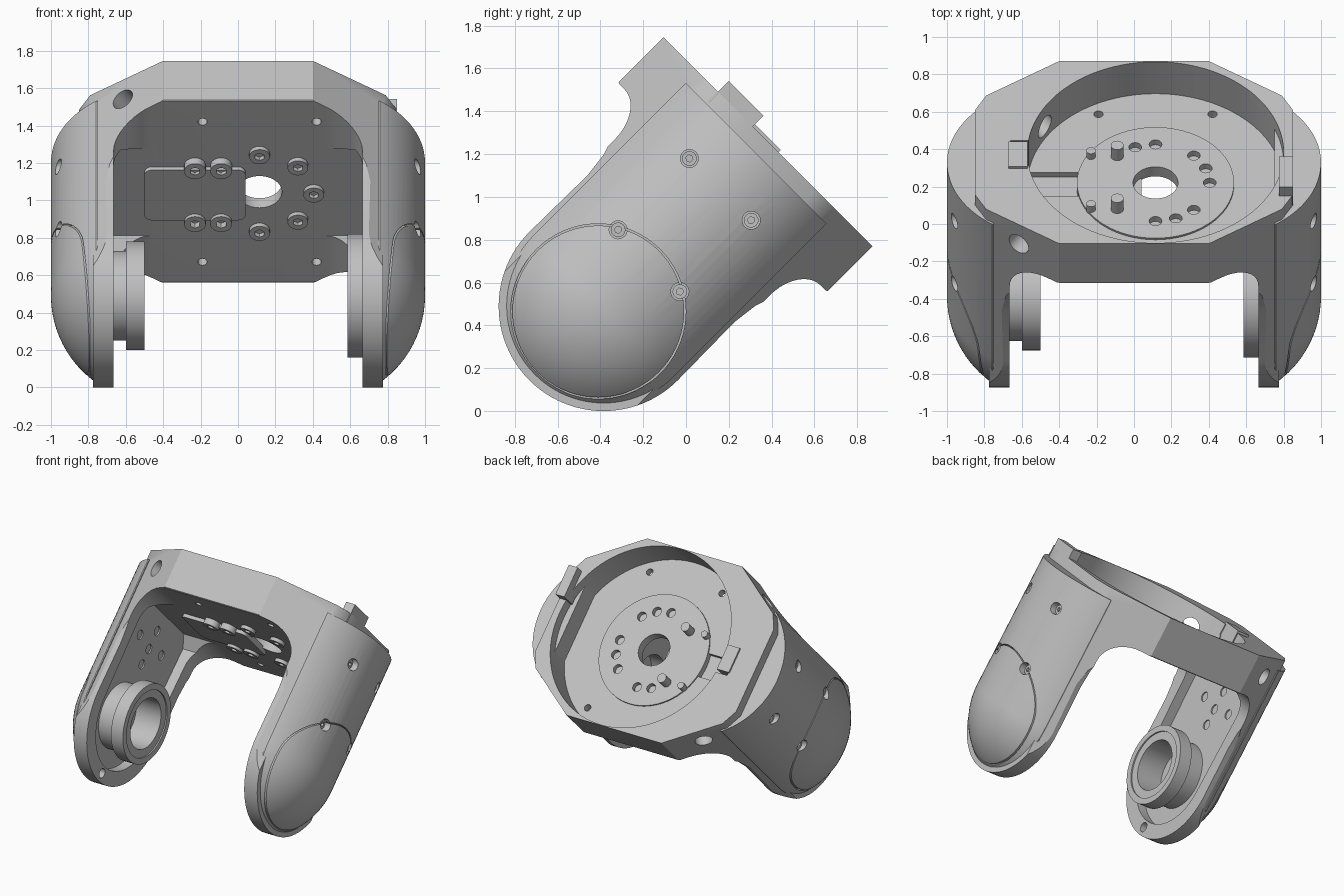
import bpy, bmesh, math
from mathutils import Matrix, Vector

if "Cube" in bpy.data.objects:
    bpy.data.objects.remove(bpy.data.objects["Cube"])

grey = bpy.data.materials.new("light_grey")
grey.use_nodes = True
grey.diffuse_color = (0.53, 0.53, 0.53, 1)
grey.node_tree.nodes["Principled BSDF"].inputs["Base Color"].default_value = (0.53, 0.53, 0.53, 1)

parts = []
AXES = {"x": Vector((1, 0, 0)), "y": Vector((0, 1, 0)), "z": Vector((0, 0, 1))}


def finish(name, bm):
    bmesh.ops.remove_doubles(bm, verts=bm.verts, dist=1e-5)
    bmesh.ops.recalc_face_normals(bm, faces=bm.faces)
    mesh = bpy.data.meshes.new(name)
    bm.to_mesh(mesh)
    bm.free()
    obj = bpy.data.objects.new(name, mesh)
    bpy.context.scene.collection.objects.link(obj)
    mesh.materials.append(grey)
    parts.append(obj)
    return obj


def prism(name, outline, axis, a, b):
    """Extrude a 2D outline along an axis; the outline uses the other two axes."""
    place = {"x": lambda p, t: (t, p[0], p[1]), "y": lambda p, t: (p[0], t, p[1]),
             "z": lambda p, t: (p[0], p[1], t)}[axis]
    bm = bmesh.new()
    low = [bm.verts.new(place(p, a)) for p in outline]
    high = [bm.verts.new(place(p, b)) for p in outline]
    bm.faces.new(low)
    bm.faces.new(high)
    for i in range(len(low)):
        j = (i + 1) % len(low)
        bm.faces.new((low[i], low[j], high[j], high[i]))
    return finish(name, bm)


def arc(cx, cy, r, start, end, n=24):
    return [(cx + r * math.cos(math.radians(start + (end - start) * i / n)),
             cy + r * math.sin(math.radians(start + (end - start) * i / n))) for i in range(n + 1)]


def rod(name, start, direction, r, length, n=32):
    d = Vector(direction).normalized()
    bm = bmesh.new()
    m = Matrix.Translation(Vector(start) + d * length / 2) @ d.to_track_quat("Z", "Y").to_matrix().to_4x4()
    bmesh.ops.create_cone(bm, cap_ends=True, segments=n, radius1=r, radius2=r, depth=length, matrix=m)
    return finish(name, bm)


def box(name, lo, hi):
    return prism(name, [(lo[0], lo[1]), (hi[0], lo[1]), (hi[0], hi[1]), (lo[0], hi[1])], "z", lo[2], hi[2])


def apply_modifiers(obj):
    graph = bpy.context.evaluated_depsgraph_get()
    mesh = bpy.data.meshes.new_from_object(obj.evaluated_get(graph))
    obj.modifiers.clear()
    obj.data = mesh


def combine(obj, others, operation="DIFFERENCE"):
    for other in others:
        mod = obj.modifiers.new("bool", "BOOLEAN")
        mod.operation, mod.object, mod.solver = operation, other, "EXACT"
    apply_modifiers(obj)
    for other in others:
        parts.remove(other)
        bpy.data.objects.remove(other)


def mirrored(points):
    return points + [(-p[0], p[1]) for p in reversed(points)]


TOP, FLOOR, UNDER, RING_X = 1.086, 0.845, 0.785, 0.115

# Yoke frame: side profile, arch and octagon prisms intersected
side = [(0.69, TOP), (0.69, 0.79), (0.655, 0.765), (0.6, 0.71), (0.54, 0.62), (0.5, 0.5), (0.485, 0.38)]
frame = prism("yoke_frame", side + arc(0, 0, 0.49, 0, -180, 48) + [(-y, z) for y, z in reversed(side)],
              "x", -1.1, 1.1)
arch = mirrored([(0.85, TOP), (0.85, 1.0), (0.775, 1.0), (0.775, -0.6), (0.665, -0.6)]
                + arc(0.465, UNDER - 0.2, 0.2, 0, 90, 10))
octagon = [(0.4, 0.69), (0.79, 0.43), (0.85, 0.32)]
octagon = mirrored(octagon + [(x, -y) for x, y in reversed(octagon)])
combine(frame, [prism("arch_cutter", arch, "y", -1, 1),
                prism("octagon_cutter", octagon, "z", -1, 2)], "INTERSECT")

# Bowl, plate holes and the hollows inside the arms
cuts = [rod("bowl_cutter", (RING_X, 0, FLOOR), AXES["z"], 0.685, 1, 96),
        rod("centre_cutter", (RING_X, 0, 0.5), AXES["z"], 0.12, 1, 48),
        box("slot_cutter", (-0.62, -0.09, 0.81), (-0.25, 0.09, 1.0)),
        box("land_cutter", (-0.66, -0.1, 1.0), (-0.5, 0.09, 1.2)),
        rod("disc_seat_cutter", (RING_X, 0, 0.80), AXES["z"], 0.42, 0.1, 72)]
for s in (-1, 1):
    pocket = arc(0, 0, 0.38, -180, 0, 32) + [(0.4, 0.7), (0.33, UNDER), (-0.33, UNDER), (-0.4, 0.7)]
    cuts.append(prism("pocket_cutter", pocket, "x", s * 0.45, s * 0.74))
    cuts.append(rod("chamfer_hole_cutter", (-0.45, s * 0.3, 0.94), (-0.56, s * 0.83, 0), 0.062, 0.6))
    for x in (-0.19, 0.42):
        cuts.append(rod("pin_hole_cutter", (x, s * 0.53, 0.7), AXES["z"], 0.025, 0.3, 20))
    # Cable holes in the inner wall of each arm and a hole at its tip
    for y, z in ((0, 0.4), (0, 0.52), (0, 0.66), (0.18, 0.55), (-0.18, 0.55), (0, -0.43)):
        cuts.append(rod("cable_cutter", (s * 0.6, y, z), (s, 0, 0), 0.035, 0.165, 20))
combine(frame, cuts)

# Turntable disc with its ring of holes
disc = rod("turntable_disc", (RING_X, 0, 0.80), AXES["z"], 0.42, 0.057, 72)
holes = [rod("centre_cutter", (RING_X, 0, 0.5), AXES["z"], 0.12, 1, 48)]
for a in (-90, -68, -45, 0, 22, 45, 90, 112):
    t = math.radians(a)
    holes.append(rod("hole_cutter", (RING_X + 0.29 * math.cos(t), 0.29 * math.sin(t), 0.82),
                     AXES["z"], 0.034, 0.2, 20))
combine(disc, holes)


def socket_screw(name, start, direction, r, h):
    d = Vector(direction)
    head = rod(name, start, d, r, h, 24)
    combine(head, [rod("socket_cutter", Vector(start) + d * h * 0.4, d, r * 0.5, h, 6)])


# Screws and cover below the plate, locating pins above it
down = (0, 0, -1)
for a in (-90, -45, 0, 45, 90):
    t = math.radians(a)
    socket_screw("plate_screw", (RING_X + 0.29 * math.cos(t), 0.29 * math.sin(t), 0.8), down, 0.055, 0.04)
cover = (arc(0.0, 0.15, 0.04, 0, 90, 6) + arc(-0.46, 0.15, 0.04, 90, 180, 6)
         + arc(-0.46, -0.15, 0.04, 180, 270, 6) + arc(0.0, -0.15, 0.04, 270, 360, 6))
prism("slot_cover", cover, "z", 0.76, 0.80)
for s in (-1, 1):
    for x, r, h in ((-0.09, 0.034, 0.1), (-0.23, 0.025, 0.06)):
        socket_screw("cover_screw", (x, s * 0.2, 0.8), down, 0.058, 0.06)
        rod("locating_pin", (x, s * 0.2, 0.84), AXES["z"], r, h, 24)

# Index tabs on the rim
box("left_index_tab", (0.775, -0.33, 1.02), (0.85, -0.1, 1.156))
box("right_index_tab", (-0.67, -0.12, 0.98), (-0.57, 0.07, 1.1))


def dome_x(r):
    return 0.432 + math.sqrt(0.568 ** 2 - r * r)


def shell(name, s):
    """Barrel-shaped cover: one arc swept down the arm and revolved round its end."""
    R, top = 0.465, 1.008
    profile = [(0, 0.75), (R, 0.75)] + [(R * math.cos(i * math.pi / 32), 0) for i in range(17)]
    profile = [(r, x or dome_x(r)) for r, x in profile]
    sweep = [(1, 0, top)] + [(math.cos(i * math.pi / 48), -math.sin(i * math.pi / 48), 0)
                             for i in range(49)] + [(-1, 0, top)]
    bm = bmesh.new()
    rows = [[bm.verts.new((s * x, r * cy, r * cz + z)) for r, x in profile] for cy, cz, z in sweep]
    for a, b in zip(rows, rows[1:]):
        for i in range(len(profile) - 1):
            bm.faces.new((a[i], a[i + 1], b[i + 1], b[i]))
    bmesh.ops.remove_doubles(bm, verts=bm.verts, dist=1e-5)
    bmesh.ops.dissolve_degenerate(bm, edges=bm.edges, dist=1e-5)
    bmesh.ops.contextual_create(bm, geom=[e for e in bm.edges if e.is_boundary])
    return finish(name, bm)


# Arm covers with the round cap seam and screw wells, then the pivot hubs
for s, word in ((1, "left"), (-1, "right")):
    out = (s, 0, 0)
    cover = shell(word + "_arm_cover", s)
    seam = rod("seam_cutter", (s * 0.79, 0, -0.035), out, 0.409, 0.4, 72)
    combine(seam, [rod("seam_core", (s * 0.7, 0, -0.035), out, 0.401, 0.6, 72)])
    wells = [(y, z) for y in (-0.204, 0.204) for z in (0.3, 0.771)]
    combine(cover, [seam] + [rod("well_cutter", (s * 0.9, y, z), out, 0.042, 0.3, 24) for y, z in wells])
    for y, z in wells:
        socket_screw(word + "_cover_screw", (s * 0.89, y, z), out, 0.034, 0.045)

base = rod("right_hub_neck", (-0.75, 0, 0), AXES["x"], 0.24, 0.15, 64)
hub = rod("right_hub_bearing", (-0.6, 0, 0), AXES["x"], 0.29, 0.1, 64)
combine(hub, [rod("rim_cutter", (-0.51, 0, 0), AXES["x"], 0.245, 0.1, 64)])
for part in (base, hub):
    combine(part, [rod("bore_cutter", (-0.72, 0, 0), AXES["x"], 0.185, 0.5, 64)])
left_hub = rod("left_hub", (0.75, 0, 0), (-1, 0, 0), 0.33, 0.165, 64)
combine(left_hub, [rod("bore_cutter", (0.7, 0, 0), (-1, 0, 0), 0.2, 0.5, 64)])

# Tilt the whole assembly into place and shade it
tilt = Matrix.Translation((0, -0.385, 0.49)) @ Matrix.Rotation(math.radians(-45), 4, "X")
bpy.ops.object.select_all(action="DESELECT")
for part in parts:
    part.data.transform(tilt)
    part.select_set(True)
bpy.context.view_layer.objects.active = frame
bpy.ops.object.shade_smooth_by_angle(angle=math.radians(30))
